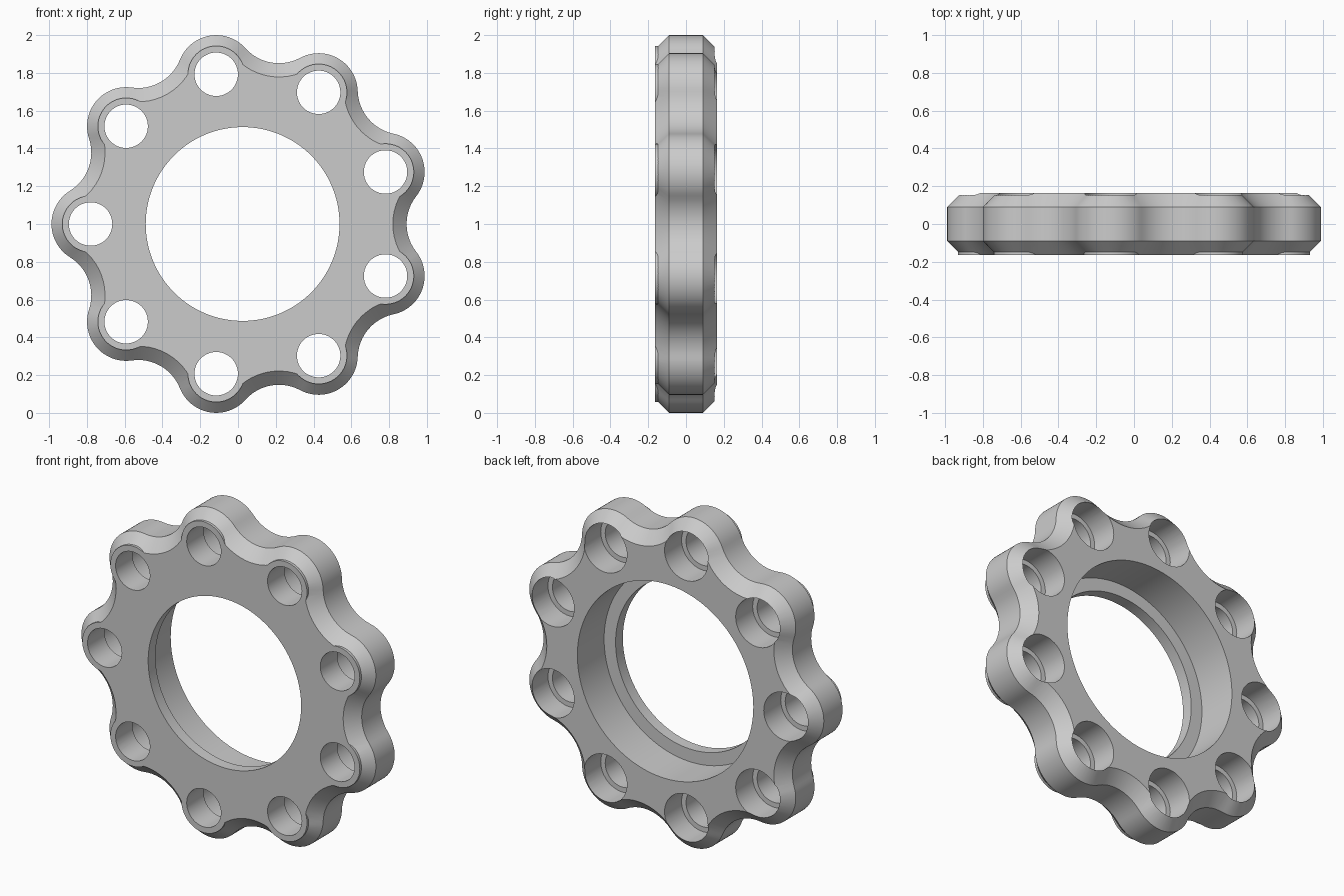
import bpy, bmesh, math
from mathutils import Vector

if "Cube" in bpy.data.objects:
    bpy.data.objects.remove(bpy.data.objects["Cube"], do_unlink=True)

LOBES = 9
CENTRE = Vector((0.0245, 1.0))           # ring axis in x, z
PITCH, LOBE_R, VALLEY = 0.805, 0.207, 0.868
HALF, RIM = 0.163, 0.09                  # half depth, half width of the outer rim
CHAMFER = HALF - RIM
STEP = 2 * math.pi / LOBES


def polar(r, a):
    return Vector((r * math.cos(a), r * math.sin(a)))


def hole_centres():
    return [CENTRE + polar(PITCH, (i + 0.5) * STEP) for i in range(LOBES)]


def outline(inset):
    """Wavy outline: convex lobe arcs joined tangentially by concave valley arcs."""
    lobe = polar(PITCH, STEP / 2)
    k = VALLEY - lobe.x
    rv = (k * k + lobe.y ** 2 - LOBE_R ** 2) / (2 * (LOBE_R - k))
    valley = Vector((VALLEY + rv, 0))
    d = lobe - valley
    join = math.atan2(d.y, d.x)          # direction from valley centre to lobe centre
    swing = math.pi - join
    pts, n = [], 12
    for i in range(LOBES):
        turn = i * STEP
        local = []
        for j in range(n):               # valley arc
            a = math.pi + swing - 2 * swing * j / n
            local.append(valley + polar(rv + inset, a))
        start = join - math.pi
        end = STEP - start
        for j in range(2 * n):           # lobe arc
            a = start + (end - start) * j / (2 * n)
            local.append(lobe + polar(LOBE_R - inset, a))
        for p in local:
            pts.append(CENTRE + polar(p.length, math.atan2(p.y, p.x) + turn))
    return pts


def circle(centre, r, n):
    return [centre + polar(r, 2 * math.pi * i / n) for i in range(n)]


def add_stack(bm, layers):
    """Closed solid from matching loops, each given as (points, y)."""
    rings = [[bm.verts.new((p.x, y, p.y)) for p in pts] for pts, y in layers]
    for a, b in zip(rings, rings[1:]):
        for i in range(len(a)):
            j = (i + 1) % len(a)
            bm.faces.new((a[i], a[j], b[j], b[i]))
    bm.faces.new(rings[0][::-1])
    bm.faces.new(rings[-1])


def make_object(name, stacks):
    bm = bmesh.new()
    for layers in stacks:
        add_stack(bm, layers)
    bmesh.ops.recalc_face_normals(bm, faces=bm.faces)
    mesh = bpy.data.meshes.new(name)
    bm.to_mesh(mesh)
    bm.free()
    obj = bpy.data.objects.new(name, mesh)
    bpy.context.collection.objects.link(obj)
    return obj


def stepped(centre, r_front, r_back, y_step, n):
    """Stepped bore cutter, narrow in front and wide behind."""
    front, back = circle(centre, r_front, n), circle(centre, r_back, n)
    return [(front, -0.3), (front, y_step), (back, y_step), (back, 0.3)]


# Chamfered lobed body
ring = make_object("lobed_ring", [[
    (outline(CHAMFER), -HALF), (outline(0), -RIM),
    (outline(0), RIM), (outline(CHAMFER), HALF)]])

# Round bosses around the front of the bolt holes
bosses = make_object("hole_bosses", [
    [(circle(c, 0.15, 64), -HALF), (circle(c, 0.15, 64), -0.05)]
    for c in hole_centres()])

# Central bore with a front lip, and counterbored bolt holes
cutter = make_object("bore_cutters",
    [stepped(CENTRE, 0.513, 0.59, -HALF + 0.07, 128)] +
    [stepped(c, 0.115, 0.145, 0.0, 48) for c in hole_centres()])

for helper, operation in ((bosses, 'UNION'), (cutter, 'DIFFERENCE')):
    helper.hide_render = True
    mod = ring.modifiers.new(helper.name, 'BOOLEAN')
    mod.object = helper
    mod.operation = operation
    mod.solver = 'EXACT'

# Bake the booleans and drop the helpers
bpy.context.view_layer.update()
graph = bpy.context.evaluated_depsgraph_get()
baked = bpy.data.meshes.new_from_object(ring.evaluated_get(graph))
ring.modifiers.clear()
ring.data = baked
for helper in (bosses, cutter):
    bpy.data.objects.remove(helper, do_unlink=True)

# Plain grey material
grey = bpy.data.materials.new("plain_grey")
grey.use_nodes = True
colour = (0.6, 0.6, 0.6, 1)
grey.diffuse_color = colour
grey.node_tree.nodes["Principled BSDF"].inputs["Base Color"].default_value = colour
ring.data.materials.clear()
ring.data.materials.append(grey)

# Smooth curved walls, sharp edges
bpy.ops.object.select_all(action='DESELECT')
ring.select_set(True)
bpy.context.view_layer.objects.active = ring
bpy.ops.object.shade_smooth_by_angle(angle=math.radians(30))
